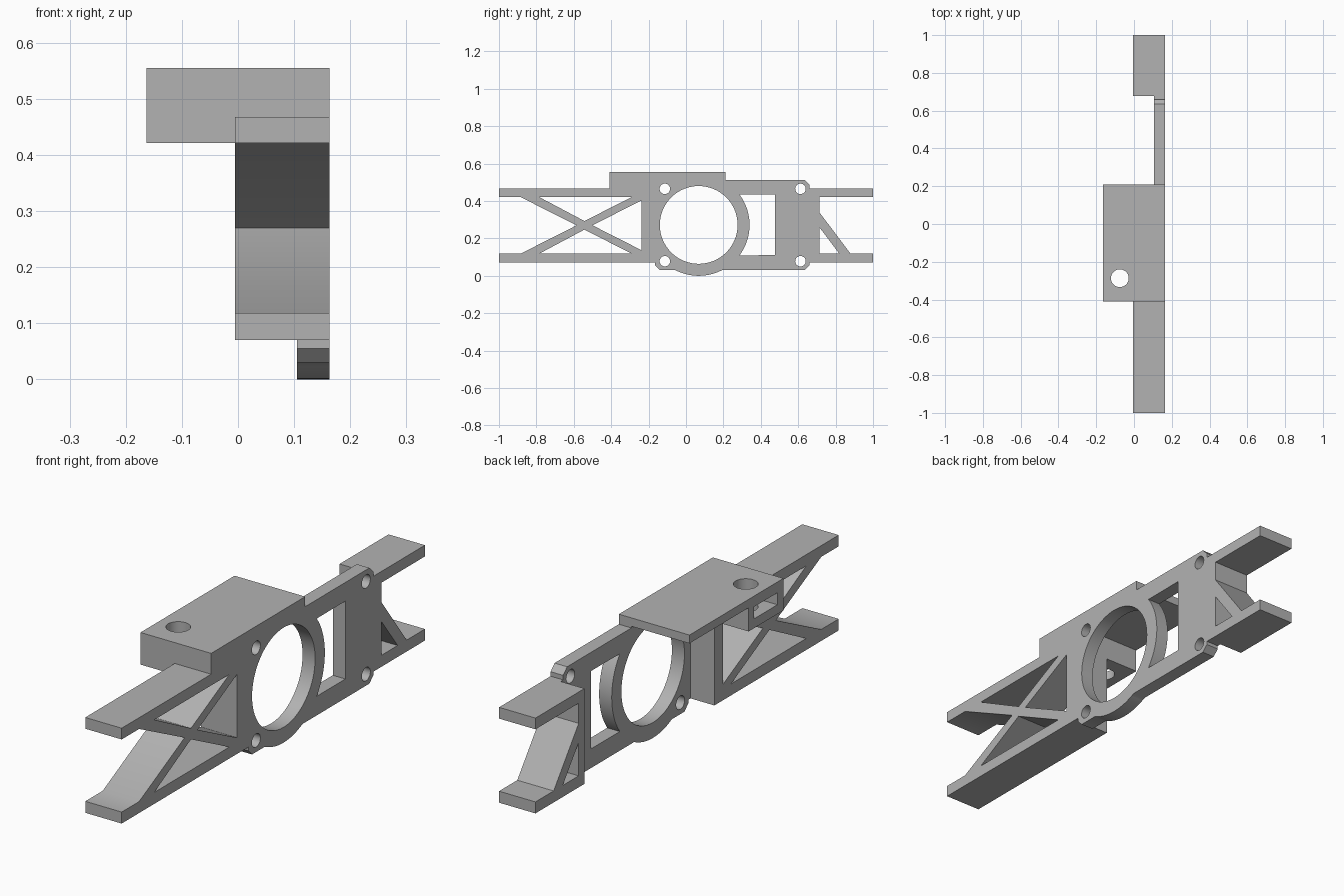
import bpy, bmesh
from math import sin, cos, radians
from mathutils import Matrix, Vector

cube = bpy.data.objects.get("Cube")
if cube:
    bpy.data.objects.remove(cube, do_unlink=True)

grey = bpy.data.materials.new("grey plastic")
grey.use_nodes = True
grey.diffuse_color = (0.45, 0.45, 0.45, 1)
grey.node_tree.nodes["Principled BSDF"].inputs["Base Color"].default_value = (0.45, 0.45, 0.45, 1)

AXES = {"x": ((0, 1, 0), (0, 0, 1), (1, 0, 0)),   # profile given as (y, z)
        "y": ((0, 0, 1), (1, 0, 0), (0, 1, 0)),   # profile given as (z, x)
        "z": ((1, 0, 0), (0, 1, 0), (0, 0, 1))}   # profile given as (x, y)


def arc(cx, cy, r, start=0, end=360, steps=64):
    full = end - start == 360
    n = steps if full else steps + 1
    angles = [radians(start + (end - start) * i / steps) for i in range(n)]
    return [(cx + r * cos(a), cy + r * sin(a)) for a in angles]


def prism(name, axis, lo, hi, *loops):
    """Extrude a filled outline (first loop) with openings (other loops)."""
    curve = bpy.data.curves.new(name, "CURVE")
    curve.dimensions = "2D"
    curve.fill_mode = "BOTH"
    curve.extrude = (hi - lo) / 2
    for loop in loops:
        spline = curve.splines.new("POLY")
        spline.points.add(len(loop) - 1)
        for point, (u, v) in zip(spline.points, loop):
            point.co = (u, v, 0, 1)
        spline.use_cyclic_u = True
    temp = bpy.data.objects.new("temp", curve)
    bpy.context.collection.objects.link(temp)
    deps = bpy.context.evaluated_depsgraph_get()
    mesh = bpy.data.meshes.new_from_object(temp.evaluated_get(deps))
    bpy.data.objects.remove(temp, do_unlink=True)
    bpy.data.curves.remove(curve)

    u, v, w = (Vector(c) for c in AXES[axis])
    turn = Matrix((u, v, w)).transposed().to_4x4()
    mesh.transform(Matrix.Translation(w * (lo + hi) / 2) @ turn)
    bm = bmesh.new()
    bm.from_mesh(mesh)
    bmesh.ops.remove_doubles(bm, verts=bm.verts, dist=0.0001)
    bmesh.ops.dissolve_limit(bm, angle_limit=radians(1), verts=bm.verts, edges=bm.edges)
    bmesh.ops.recalc_face_normals(bm, faces=bm.faces)
    bm.to_mesh(mesh)
    bm.free()
    mesh.name = name
    mesh.materials.clear()
    mesh.materials.append(grey)
    obj = bpy.data.objects.new(name, mesh)
    bpy.context.collection.objects.link(obj)
    return obj


def rect(u0, u1, v0, v1):
    return [(u0, v0), (u1, v0), (u1, v1), (u0, v1)]


def cut(target, cutter):
    cutter.hide_render = True
    cutter.hide_set(True)
    cutter.display_type = "WIRE"
    mod = target.modifiers.new("cut", "BOOLEAN")
    mod.operation = "DIFFERENCE"
    mod.solver = "EXACT"
    mod.object = cutter


SIDE, BACK, INNER = 0.163, 0.105, -0.005   # outer face, plate back, rail depth
LOW, HIGH = 0.07, 0.468                    # rail outer heights
IN_LOW, IN_HIGH = 0.118, 0.421             # rail inner heights
JOIN, REAR = -0.18, 0.677                  # ends of the main plate
CY, CZ = 0.068, 0.272                      # centre of the round opening

# Main plate: chamfered corners, round bulge, ring opening, window, screw holes
plate_outline = [(JOIN, LOW), (-0.165, LOW), (-0.165, 0.055), (-0.14, 0.03)]
plate_outline += arc(CY, CZ, CZ, 242.8, 297.2, 16)
plate_outline += [(0.634, 0.03), (0.66, 0.055), (0.66, LOW), (REAR, LOW),
                  (REAR, HIGH), (0.66, HIGH), (0.66, 0.487), (0.634, 0.513),
                  (0.21, 0.513), (0.21, 0.555), (JOIN, 0.555)]
window = arc(CY, CZ, CZ, -36.6, 36.6, 20) + [(0.475, 0.435), (0.475, 0.11)]
screw_holes = [arc(y, z, 0.028, steps=32) for y in (-0.113, 0.612) for z in (0.078, 0.465)]
plate = prism("main_plate", "x", BACK, SIDE, plate_outline,
              arc(CY, CZ, 0.208), window, *screw_holes)

# Front truss: two rails joined by crossed braces
front_outline = [(-1, LOW), (JOIN, LOW), (JOIN, HIGH), (-1, HIGH), (-1, IN_HIGH),
                 (-0.885, IN_HIGH), (-0.585, 0.27), (-0.885, IN_LOW), (-1, IN_LOW)]
truss = prism("front_truss", "x", INNER, SIDE, front_outline,
              [(-0.785, IN_HIGH), (-0.29, IN_HIGH), (-0.543, 0.293)],
              [(-0.785, IN_LOW), (-0.29, IN_LOW), (-0.543, 0.247)],
              [(-0.238, 0.403), (-0.238, 0.137), (-0.5, 0.27)])

# Rear fork: post, two rails and one diagonal brace
rear_outline = [(REAR, LOW), (1, LOW), (1, IN_LOW), (0.88, IN_LOW), (0.715, 0.337),
                (0.715, IN_HIGH), (1, IN_HIGH), (1, HIGH), (REAR, HIGH)]
fork = prism("rear_fork", "x", INNER, SIDE, rear_outline,
             [(0.715, IN_LOW), (0.82, IN_LOW), (0.715, 0.257)])

# Top shelf and the mounting block in front of it
shelf = prism("top_shelf", "z", 0.52, 0.555, rect(-SIDE, BACK, JOIN, 0.21))
block = prism("mounting_block", "y", -0.41, JOIN,
              [(IN_HIGH, -SIDE), (0.555, -SIDE), (0.555, SIDE), (HIGH, SIDE),
               (HIGH, INNER), (IN_HIGH, INNER)])

# Bolt hole and nut slot in the block
cut(block, prism("bolt_hole_cutter", "z", 0.3, 0.7, arc(-0.075, -0.287, 0.047, steps=48)))
cut(block, prism("nut_slot_cutter", "x", -0.3, -0.02, rect(-0.37, -0.215, 0.46, 0.51)))

for obj in (plate, truss, fork, shelf, block):
    bpy.ops.object.select_all(action="DESELECT")
    obj.select_set(True)
    bpy.context.view_layer.objects.active = obj
    for mod in list(obj.modifiers):
        bpy.ops.object.modifier_apply(modifier=mod.name)
    bpy.ops.object.shade_smooth_by_angle(angle=radians(30))
